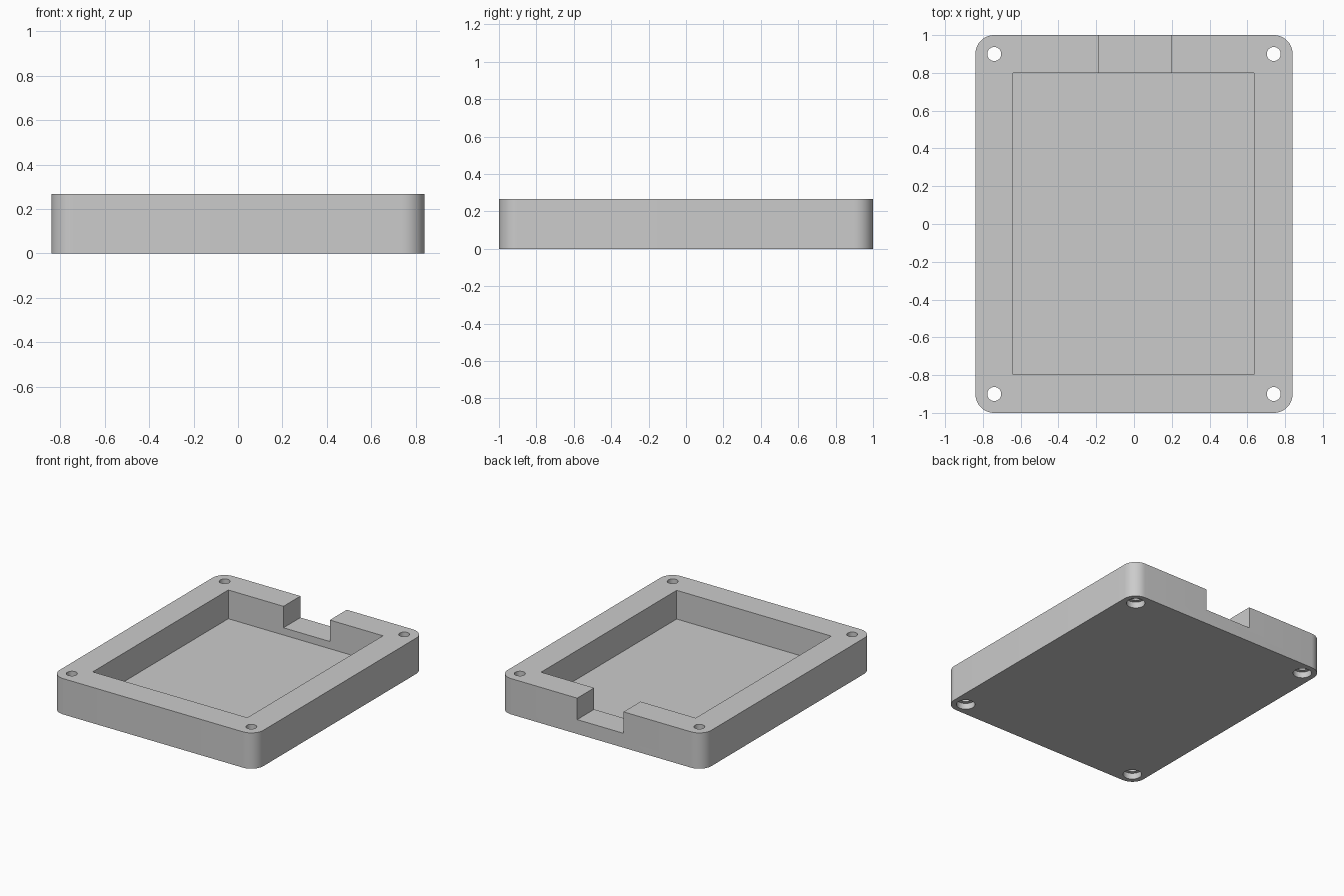
import bpy, bmesh, math
from mathutils import Matrix

if "Cube" in bpy.data.objects:
    bpy.data.objects.remove(bpy.data.objects["Cube"], do_unlink=True)

WIDTH, LENGTH, HEIGHT = 1.68, 2.0, 0.267
CORNER = 0.1

grey = bpy.data.materials.new("light grey plastic")
grey.use_nodes = True
colour = (0.6, 0.6, 0.6, 1)
grey.diffuse_color = colour
grey.node_tree.nodes["Principled BSDF"].inputs["Base Color"].default_value = colour


def add_object(name, bm):
    mesh = bpy.data.meshes.new(name)
    bmesh.ops.recalc_face_normals(bm, faces=bm.faces)
    bm.to_mesh(mesh)
    bm.free()
    mesh.materials.append(grey)
    obj = bpy.data.objects.new(name, mesh)
    bpy.context.collection.objects.link(obj)
    return obj


def box(name, x0, x1, y0, y1, z0, z1):
    bm = bmesh.new()
    place = Matrix.Translation(((x0 + x1) / 2, (y0 + y1) / 2, (z0 + z1) / 2))
    size = Matrix.Diagonal((x1 - x0, y1 - y0, z1 - z0, 1))
    bmesh.ops.create_cube(bm, size=1, matrix=place @ size)
    return add_object(name, bm)


def cylinder(name, x, y, radius, z0, z1):
    bm = bmesh.new()
    bmesh.ops.create_cone(bm, cap_ends=True, segments=40, radius1=radius, radius2=radius,
                          depth=z1 - z0, matrix=Matrix.Translation((x, y, (z0 + z1) / 2)))
    return add_object(name, bm)


# Tray body: rounded rectangle outline raised to full height
bm = bmesh.new()
outline = []
steps = 12
for quarter, (sx, sy) in enumerate([(1, 1), (-1, 1), (-1, -1), (1, -1)]):
    for i in range(steps + 1):
        a = (quarter + i / steps) * math.pi / 2
        outline.append(bm.verts.new((sx * (WIDTH / 2 - CORNER) + CORNER * math.cos(a),
                                     sy * (LENGTH / 2 - CORNER) + CORNER * math.sin(a), 0)))
base = bm.faces.new(outline)
raised = bmesh.ops.extrude_face_region(bm, geom=[base], use_keep_orig=True)["geom"]
bmesh.ops.translate(bm, vec=(0, 0, HEIGHT),
                    verts=[v for v in raised if isinstance(v, bmesh.types.BMVert)])
tray = add_object("tray_body", bm)

# Pocket and the cable notch through the back wall
cutters = [
    box("pocket_cutter", -0.64, 0.635, -0.797, 0.8, 0.053, 0.4),
    box("notch_cutter", -0.185, 0.197, 0.7, 1.1, 0.107, 0.4),
]

# Corner screw holes, widened from below for the screw heads
for sx in (-1, 1):
    for sy in (-1, 1):
        x, y = sx * (WIDTH / 2 - CORNER), sy * (LENGTH / 2 - CORNER)
        cutters.append(cylinder("screw_hole_cutter", x, y, 0.037, -0.1, 0.4))
        cutters.append(cylinder("screw_head_cutter", x, y, 0.063, -0.1, 0.045))

bpy.ops.object.select_all(action='DESELECT')
bpy.context.view_layer.objects.active = tray
tray.select_set(True)
for cutter in cutters:
    cutter.hide_render = True
    mod = tray.modifiers.new("cut", 'BOOLEAN')
    mod.operation = 'DIFFERENCE'
    mod.solver = 'EXACT'
    mod.object = cutter
    bpy.ops.object.modifier_apply(modifier=mod.name)
    bpy.data.objects.remove(cutter, do_unlink=True)

# Smooth round corners and bores, crisp edges elsewhere
bpy.ops.object.shade_smooth_by_angle(angle=math.radians(30))
